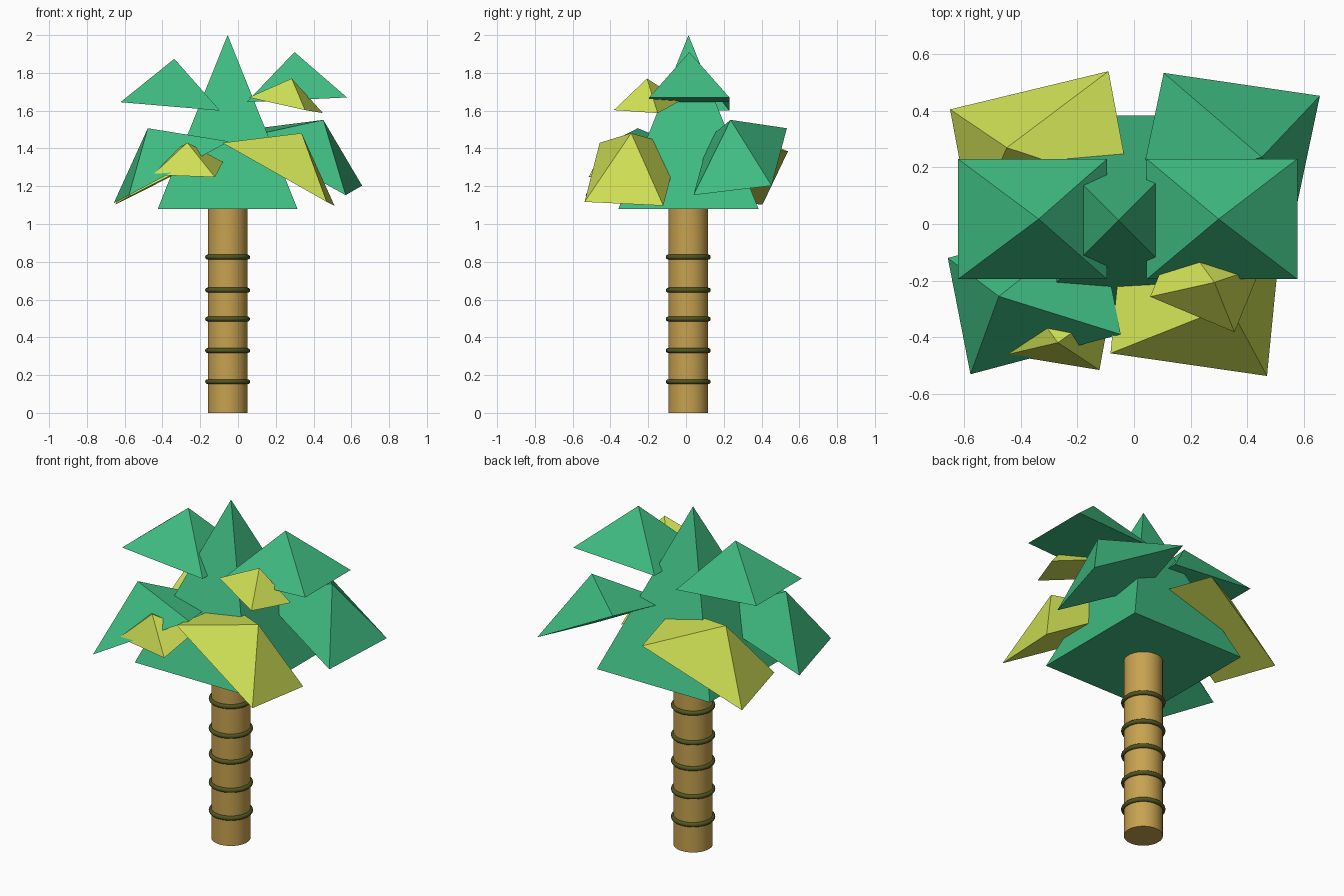
import bpy, bmesh, math
from mathutils import Vector

if "Cube" in bpy.data.objects:
    bpy.data.objects.remove(bpy.data.objects["Cube"])

def material(name, rgb):
    m = bpy.data.materials.new(name)
    m.diffuse_color = (*rgb, 1)
    m.use_nodes = True
    m.node_tree.nodes["Principled BSDF"].inputs["Base Color"].default_value = m.diffuse_color
    return m

GREEN = material("leaf_green", (0.05, 0.50, 0.22))
LIME = material("leaf_lime", (0.62, 0.74, 0.09))
BARK = material("bark", (0.57, 0.36, 0.08))
RING = material("ring_olive", (0.08, 0.09, 0.015))
CX, CY = -0.055, 0.012

def pyramid(name, a, b, d, height, mat):
    """Pyramid on the rectangle with corner a and neighbouring corners b and d."""
    a, b, d = Vector(a), Vector(b), Vector(d)
    n = (b - a).cross(d - a).normalized()
    if n.z < 0:
        n, b, d = -n, d, b
    bm = bmesh.new()
    base = [bm.verts.new(p) for p in (a, b, b + d - a, d)]
    tip = bm.verts.new((b + d) / 2 + n * height)
    bm.faces.new(base[::-1])
    for i in range(4):
        bm.faces.new((base[i], base[(i + 1) % 4], tip))
    mesh = bpy.data.meshes.new(name)
    bm.to_mesh(mesh)
    bm.free()
    mesh.materials.append(mat)
    ob = bpy.data.objects.new(name, mesh)
    bpy.context.collection.objects.link(ob)

# Trunk and its rings
bpy.ops.mesh.primitive_cylinder_add(vertices=40, radius=0.105, depth=1.09,
                                    location=(CX, CY, 0.545))
trunk = bpy.context.object
trunk.name = "trunk"
trunk.data.materials.append(BARK)
bpy.ops.object.shade_smooth_by_angle(angle=math.radians(40))

for i, z in enumerate((0.165, 0.33, 0.497, 0.65, 0.825)):
    bpy.ops.mesh.primitive_torus_add(major_segments=40, minor_segments=12,
                                     major_radius=0.106, minor_radius=0.013,
                                     location=(CX, CY, z))
    ring = bpy.context.object
    ring.name = f"trunk_ring_{i + 1}"
    ring.data.materials.append(RING)
    bpy.ops.object.shade_smooth_by_angle(angle=math.radians(60))

# Central crown
pyramid("crown", (-0.425, -0.358, 1.08), (0.315, -0.358, 1.08),
        (-0.425, 0.384, 1.08), 0.92, GREEN)

# Upper leaf clusters
pyramid("upper_left_leaf", (-0.622, -0.195, 1.645), (-0.095, -0.195, 1.60),
        (-0.622, 0.23, 1.645), 0.253, GREEN)
pyramid("upper_right_leaf", (0.045, -0.195, 1.645), (0.577, -0.195, 1.67),
        (0.045, 0.23, 1.645), 0.253, GREEN)

# Lower drooping leaf clusters
pyramid("front_left_leaf", (-0.578, -0.531, 1.152), (-0.658, -0.12, 1.11),
        (-0.047, -0.39, 1.437), 0.265, GREEN)
pyramid("back_left_leaf", (-0.65, 0.405, 1.102), (-0.09, 0.54, 1.385),
        (-0.573, -0.008, 1.148), 0.26, LIME)
pyramid("back_right_leaf", (0.657, 0.453, 1.203), (0.105, 0.534, 1.507),
        (0.57, 0.04, 1.153), 0.254, GREEN)
pyramid("front_right_leaf", (0.47, -0.537, 1.117), (-0.083, -0.457, 1.43),
        (0.511, -0.12, 1.097), 0.25, LIME)

# Small accent leaves
pyramid("small_right_leaf", (0.355, -0.382, 1.603), (0.057, -0.257, 1.67),
        (0.45, -0.15, 1.587), 0.145, LIME)
pyramid("small_left_leaf", (-0.122, -0.516, 1.248), (-0.452, -0.462, 1.26),
        (-0.08, -0.283, 1.328), 0.145, LIME)
